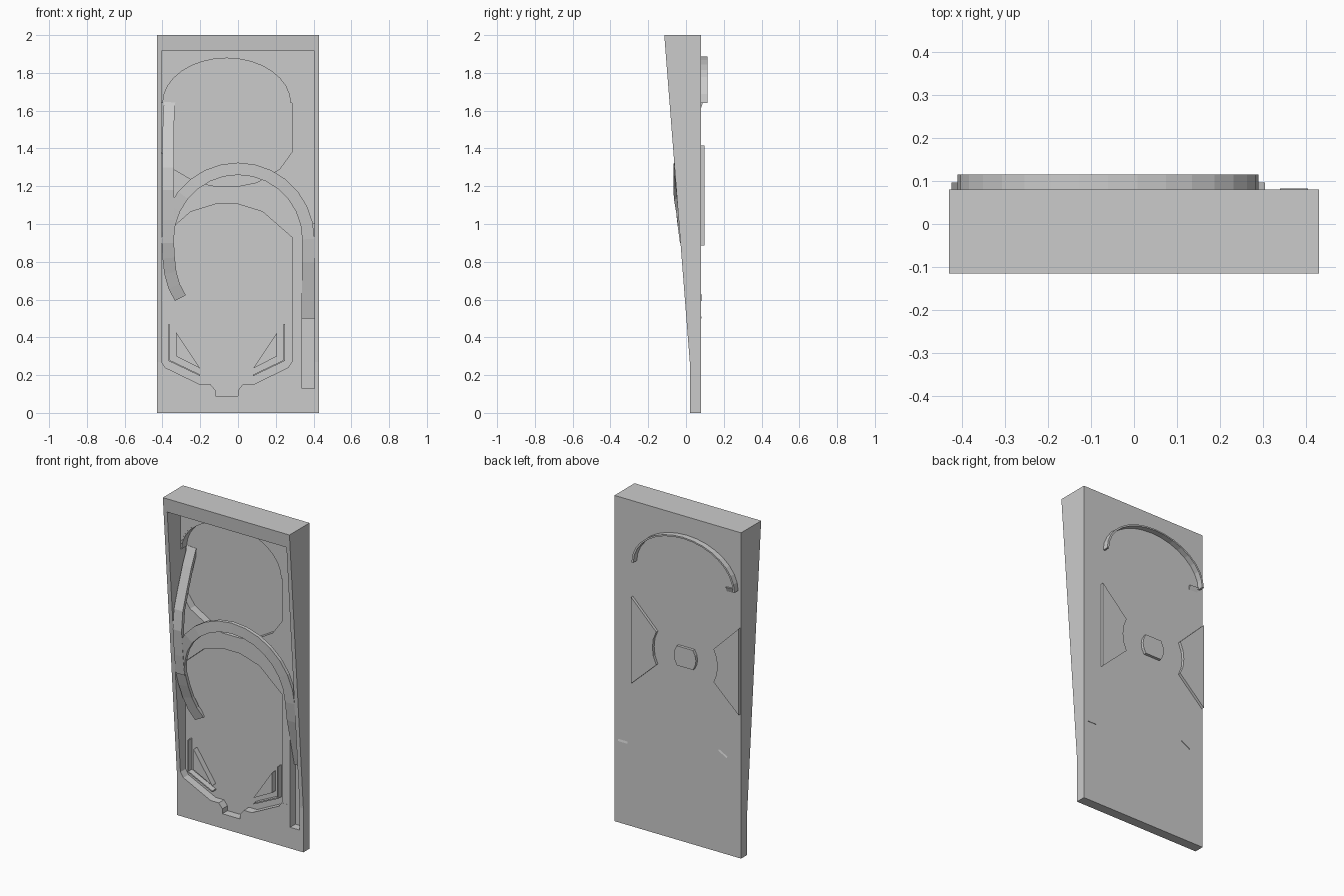
import bpy, bmesh, math

if "Cube" in bpy.data.objects:
    bpy.data.objects.remove(bpy.data.objects["Cube"])

CX = -0.06            # centre line of the play area
FLOOR, DECK, BACK = 0.07, 0.0205, 0.08


def make(name, bm):
    bmesh.ops.recalc_face_normals(bm, faces=bm.faces)
    me = bpy.data.meshes.new(name)
    bm.to_mesh(me)
    bm.free()
    ob = bpy.data.objects.new(name, me)
    bpy.context.collection.objects.link(ob)
    return ob


def prism(name, pts, y0, y1):
    """Extrude an (x, z) outline from y0 to y1."""
    bm = bmesh.new()
    f = bm.faces.new([bm.verts.new((x, y0, z)) for x, z in pts])
    r = bmesh.ops.extrude_face_region(bm, geom=[f])
    for v in r["geom"]:
        if isinstance(v, bmesh.types.BMVert):
            v.co.y = y1
    return make(name, bm)


def ramp(name, path, width=0.065, thick=0.022):
    """Sweep a flat rectangular strip along (x, z, y) stations."""
    bm = bmesh.new()
    rings = []
    for i, (x, z, y) in enumerate(path):
        a, b = path[max(i - 1, 0)], path[min(i + 1, len(path) - 1)]
        dx, dz = b[0] - a[0], b[1] - a[1]
        n = math.hypot(dx, dz)
        ox, oz = -dz / n * width / 2, dx / n * width / 2
        rings.append([bm.verts.new((x + s * ox, y + t, z + s * oz))
                      for s, t in ((-1, 0), (1, 0), (1, thick), (-1, thick))])
    for r, q in zip(rings, rings[1:]):
        for k in range(4):
            bm.faces.new((r[k], r[(k + 1) % 4], q[(k + 1) % 4], q[k]))
    bm.faces.new(rings[0])
    bm.faces.new(rings[-1])
    return make(name, bm)


def mirrored(half):
    """Right half outline (offsets from CX, top to bottom) closed with its mirror."""
    return [(CX + x, z) for x, z in half] + [(CX - x, z) for x, z in reversed(half)]


def arch(a, b, n=16, z0=1.64):
    return [(CX + a * math.cos(math.pi * i / n), z0 + b * math.sin(math.pi * i / n))
            for i in range(n + 1)]


def cut(ob, cutter):
    cutter.hide_render = True
    m = ob.modifiers.new("cut", 'BOOLEAN')
    m.operation, m.solver, m.object = 'DIFFERENCE', 'EXACT', cutter
    dg = bpy.context.evaluated_depsgraph_get()
    me = bpy.data.meshes.new_from_object(ob.evaluated_get(dg))
    ob.modifiers.clear()
    ob.data = me
    bpy.data.objects.remove(cutter)


# wedge-shaped cabinet
bm = bmesh.new()
side = [(BACK, 0), (BACK, 2), (-0.115, 2), (0.02, 0.27), (0.02, 0)]
f = bm.faces.new([bm.verts.new((-0.43, y, z)) for y, z in side])
for v in bmesh.ops.extrude_face_region(bm, geom=[f])["geom"]:
    if isinstance(v, bmesh.types.BMVert):
        v.co.x = 0.43
cabinet = make("cabinet", bm)

# open front, upper and lower pockets, side lane
W = 0.405
cut(cabinet, prism("c", [(-W, 0.265), (W, 0.265), (W, 1.915), (-W, 1.915)], -0.3, DECK))
low_edge = [(0.345, 1.38), (0.28, 1.29), (0.16, 1.22), (0.06, 1.2)]
upper = arch(0.345, 0.245) + [(CX - x, z) for x, z in low_edge] \
    + [(CX + x, z) for x, z in reversed(low_edge)]
cut(cabinet, prism("c", upper, -0.3, FLOOR))
lower = [(0.06, 1.105), (0.19, 1.065), (0.345, 0.93), (0.345, 0.27), (0.325, 0.24),
         (0.14, 0.15), (0.085, 0.15), (0.06, 0.12), (0.06, 0.09)]
cut(cabinet, prism("c", mirrored(lower), -0.3, FLOOR))
cut(cabinet, prism("c", [(0.34, 0.13), (W, 0.13), (W, 1.0), (0.34, 1.0)], -0.3, FLOOR))

# curved wall at the top, running out through the back
prism("top_arch_wall", arch(0.35, 0.247) + arch(0.338, 0.238)[::-1], 0.022, 0.115)

# long ramp: up the lane, over the arch, down the left side
path = [(0.3725, 0.5, 0.061), (0.3725, 0.65, 0.025), (0.3725, 0.8, -0.012)]
for i in range(15):
    t = math.pi * i / 14
    y = -0.03 - 0.037 * math.sin(min(t * 0.75, math.pi / 2))
    if t > 2.4:
        y += 0.035 * (t - 2.4) / 0.74
    path.append((0.3725 * math.cos(t), 0.92 + 0.3725 * math.sin(t), y))
path += [(-0.367, 0.82, -0.005), (-0.358, 0.74, 0.02), (-0.338, 0.67, 0.04),
         (-0.305, 0.608, 0.061)]
ramp("long_ramp", path)

# short ramp from the upper left into the long ramp
ramp("left_ramp", [(-0.362, 1.645, 0.068), (-0.368, 1.54, 0.03), (-0.37, 1.42, -0.01),
                   (-0.37, 1.3, -0.05), (-0.37, 1.18, -0.062), (-0.37, 1.02, -0.048),
                   (-0.37, 0.9, -0.032)], 0.06)

# mirrored parts: slingshot blocks, lane guides, rear wings
for s, tag in ((-1, "left"), (1, "right")):
    def flip(pts):
        return [(CX + s * x, z) for x, z in pts]
    prism("slingshot_" + tag, flip([(0.267, 0.425), (0.267, 0.3), (0.14, 0.235)]),
          0.035, FLOOR + 0.003)
    prism("lane_guide_" + tag,
          flip([(0.308, 0.47), (0.308, 0.275), (0.14, 0.195), (0.14, 0.203),
                (0.302, 0.28), (0.302, 0.47)]), 0.035, FLOOR + 0.003)
    inner = [(0.26 * math.cos(t), 1.145 + 0.26 * math.sin(t))
             for t in (-0.4, -0.2, 0, 0.2, 0.4)]
    inner = [(x - 0.045 if abs(z - 1.145) > 0.09 else x - 0.04, z) for x, z in inner]
    # rear edge of the inner side is hollowed around the centre plate
    prism("rear_wing_" + tag, flip([(0.365, 1.415), (0.365, 0.885)] + inner),
          0.075, 0.097)

# rounded plate at the middle of the back
prism("rear_centre_plate",
      mirrored([(0.055, 1.2), (0.07, 1.17), (0.075, 1.14), (0.07, 1.11), (0.055, 1.08)]),
      0.075, 0.097)
